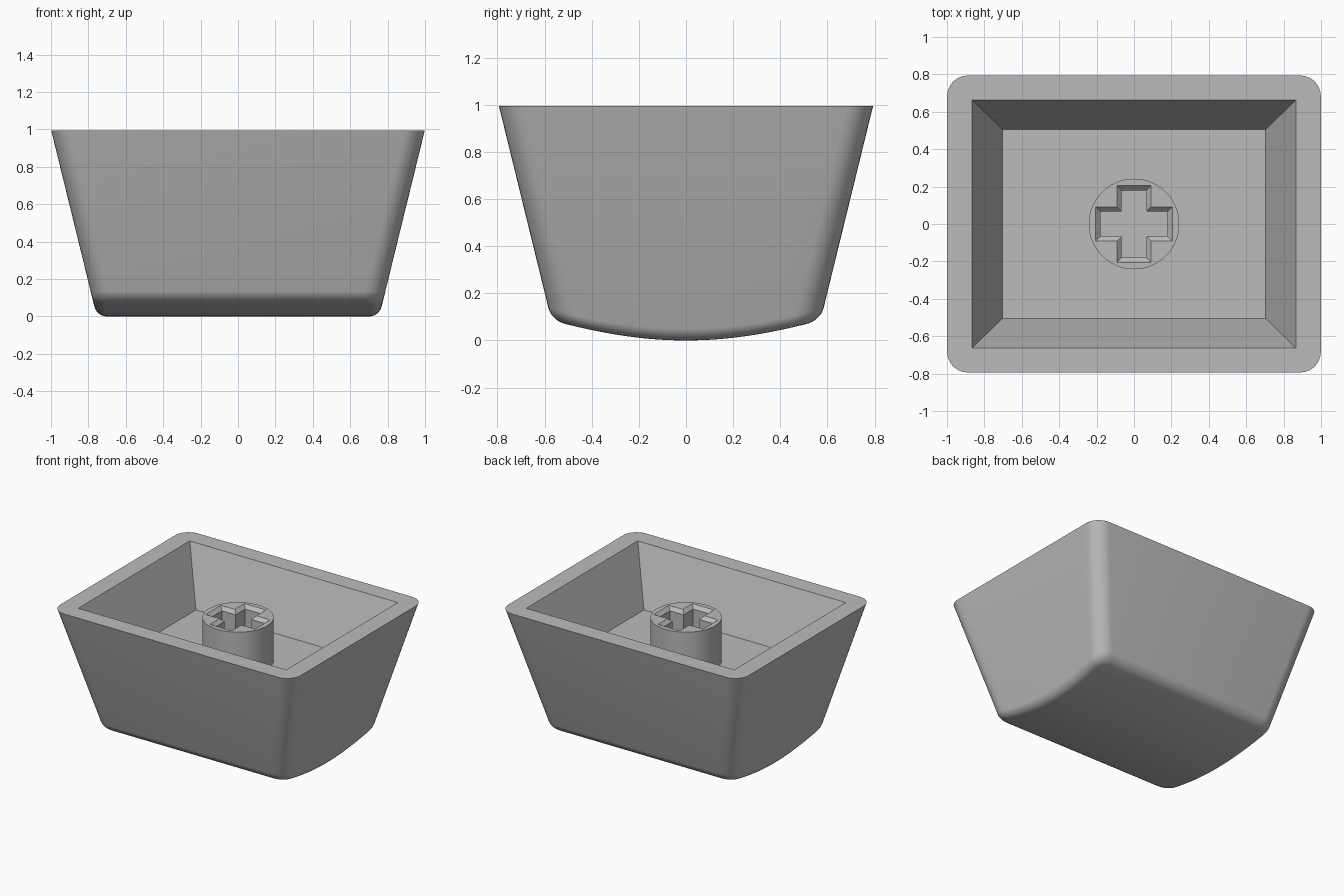
import bpy
import bmesh
from math import cos, sin, pi

cube = bpy.data.objects.get("Cube")
if cube:
    bpy.data.objects.remove(cube)

GREY = (0.5, 0.5, 0.5, 1)
grey = bpy.data.materials.new("grey_plastic")
grey.use_nodes = True
grey.diffuse_color = GREY
bsdf = grey.node_tree.nodes["Principled BSDF"]
bsdf.inputs["Base Color"].default_value = GREY
bsdf.inputs["Roughness"].default_value = 0.6

TAPER = 0.245      # outward lean of the walls per unit of height
CORNER = 0.11      # radius of the upright corners
FILLET = 0.05      # radius of the edge round the dished face
FLOOR = 0.58       # height of the cavity floor
STEM_TOP = 0.906


def add_loop(bm, points):
    return [bm.verts.new(p) for p in points]


def bridge(bm, a, b):
    n = len(a)
    for i in range(n):
        j = (i + 1) % n
        bm.faces.new((a[i], a[j], b[j], b[i]))


def fill_between(bm, *loops):
    """Flat face with a hole, bounded by the given loops."""
    edges = []
    for loop in loops:
        for i, v in enumerate(loop):
            w = loop[i - 1]
            edges.append(bm.edges.get((v, w)) or bm.edges.new((v, w)))
    bmesh.ops.triangle_fill(bm, edges=edges, use_beauty=True, normal=(0, 0, 1))


def finish(bm, name):
    bmesh.ops.recalc_face_normals(bm, faces=bm.faces)
    mesh = bpy.data.meshes.new(name)
    bm.to_mesh(mesh)
    bm.free()
    mesh.materials.append(grey)
    obj = bpy.data.objects.new(name, mesh)
    bpy.context.collection.objects.link(obj)
    bpy.ops.object.select_all(action="DESELECT")
    obj.select_set(True)
    bpy.context.view_layer.objects.active = obj
    bpy.ops.object.shade_smooth_by_angle(angle=pi / 6)
    return obj


def half_ring(inset, lift, top=None):
    """Right half of a rounded outline that follows the curved underside."""
    arc = [i / 8 * pi / 2 for i in range(9)]
    spots = [(-1, sin(a), cos(a)) for a in arc]
    spots += [(i / 10, 1, 0) for i in range(-9, 10)]
    spots += [(1, sin(a), cos(a)) for a in reversed(arc)]
    radius = CORNER - inset
    points = []
    for side, out_x, out_y in spots:
        y = side * (0.57 - CORNER + out_y * radius)
        z = 0.265 * y * y + lift if top is None else top
        grow = TAPER * z - CORNER
        x = 0.755 + grow + out_x * radius
        y = side * (0.55 + grow) + (out_y * radius if side > 0 else -out_y * radius)
        points.append((x, y, z))
    return points


def full_ring(bm, half):
    return add_loop(bm, half + [(-x, y, z) for x, y, z in reversed(half)])


def rectangle(x, y, z):
    return [(-x, -y, z), (x, -y, z), (x, y, z), (-x, y, z)]


# Tapered shell with rounded corners and an arched underside
bm = bmesh.new()
rim = full_ring(bm, half_ring(0, 0, top=0.995))
ring = rim
for step in range(7):
    a = step / 6 * pi / 2
    lower = full_ring(bm, half_ring(FILLET * (1 - cos(a)), FILLET * (1 - sin(a))))
    bridge(bm, ring, lower)
    ring = lower
n = len(ring)
for i in range(n // 2 - 1):
    bm.faces.new((ring[i], ring[i + 1], ring[n - 2 - i], ring[n - 1 - i]))

# Sloping cavity inside the shell
opening = add_loop(bm, rectangle(0.865, 0.662, 0.995))
floor = add_loop(bm, rectangle(0.703, 0.505, FLOOR))
bridge(bm, opening, floor)
bm.faces.new(floor)
fill_between(bm, rim, opening)
finish(bm, "shell")


def circle(radius, z, sides=64):
    return [(radius * cos(2 * pi * i / sides), radius * sin(2 * pi * i / sides), z)
            for i in range(sides)]


def cross(reach, width, z):
    points = []
    arm = [(reach, -width), (reach, width), (width, width)]
    for _ in range(4):
        points += [(x, y, z) for x, y in arm]
        arm = [(-y, x) for x, y in arm]
    return points


# Round stem with a chamfered cross-shaped socket
bm = bmesh.new()
base = add_loop(bm, circle(0.242, FLOOR))
top = add_loop(bm, circle(0.242, STEM_TOP))
bridge(bm, base, top)
bm.faces.new(base)
mouth = add_loop(bm, cross(0.205, 0.09, STEM_TOP))
throat = add_loop(bm, cross(0.18, 0.066, STEM_TOP - 0.025))
bottom = add_loop(bm, cross(0.18, 0.066, FLOOR + 0.005))
bridge(bm, mouth, throat)
bridge(bm, throat, bottom)
bm.faces.new(bottom)
fill_between(bm, top, mouth)
finish(bm, "stem")
